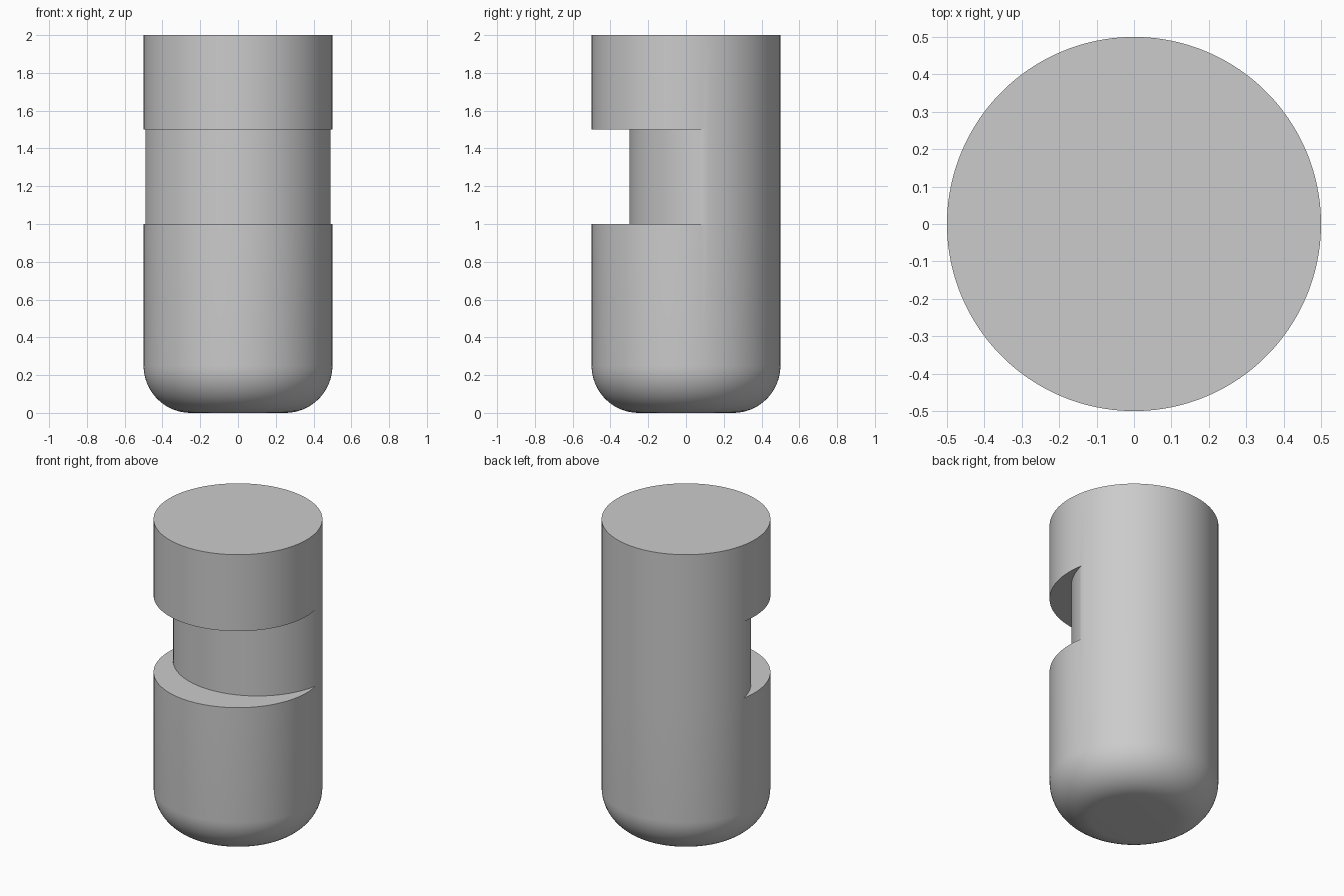
import bpy, bmesh, math

if "Cube" in bpy.data.objects:
    bpy.data.objects.remove(bpy.data.objects["Cube"])

R, FILLET, SHIFT = 0.5, 0.25, 0.2   # pin radius, bottom rounding, notch offset
N = 156                             # sides


def full(r):
    return lambda a: r


def notched(a):
    # overlap of the pin circle and the same circle shifted backwards (+y)
    s, c = math.sin(a), math.cos(a)
    return min(R, SHIFT * s + math.sqrt(R * R - (SHIFT * c) ** 2))


# Cross-sections from bottom to top: rounded base, body, notch, head
sections = []
STEPS = 16
for i in range(STEPS + 1):
    t = math.pi / 2 * i / STEPS
    sections.append((FILLET * (1 - math.cos(t)),
                     full(R - FILLET + FILLET * math.sin(t))))
sections += [(1.0, full(R)), (1.0, notched),
             (1.5, notched), (1.5, full(R)), (2.0, full(R))]

# Loft the sections into one closed solid
bm = bmesh.new()
rings = []
for z, radius in sections:
    ring = []
    for k in range(N):
        a = 2 * math.pi * k / N
        r = radius(a)
        ring.append(bm.verts.new((r * math.cos(a), r * math.sin(a), z)))
    rings.append(ring)
for lo, hi in zip(rings, rings[1:]):
    for k in range(N):
        j = (k + 1) % N
        bm.faces.new((lo[k], lo[j], hi[j], hi[k]))
bm.faces.new(rings[0][::-1])
bm.faces.new(rings[-1])

# Weld where the notch runs out into the body
bmesh.ops.remove_doubles(bm, verts=bm.verts, dist=0.0003)
bmesh.ops.recalc_face_normals(bm, faces=bm.faces)

mesh = bpy.data.meshes.new("notched_pin")
bm.to_mesh(mesh)
bm.free()
pin = bpy.data.objects.new("notched_pin", mesh)
bpy.context.collection.objects.link(pin)

# Single grey colour
grey = bpy.data.materials.new("light_grey")
grey.diffuse_color = (0.6, 0.6, 0.6, 1)
grey.use_nodes = True
grey.node_tree.nodes["Principled BSDF"].inputs["Base Color"].default_value = grey.diffuse_color
mesh.materials.append(grey)

# Smooth sides, crisp ledges
bpy.context.view_layer.objects.active = pin
pin.select_set(True)
bpy.ops.object.shade_smooth_by_angle(angle=math.radians(30))
